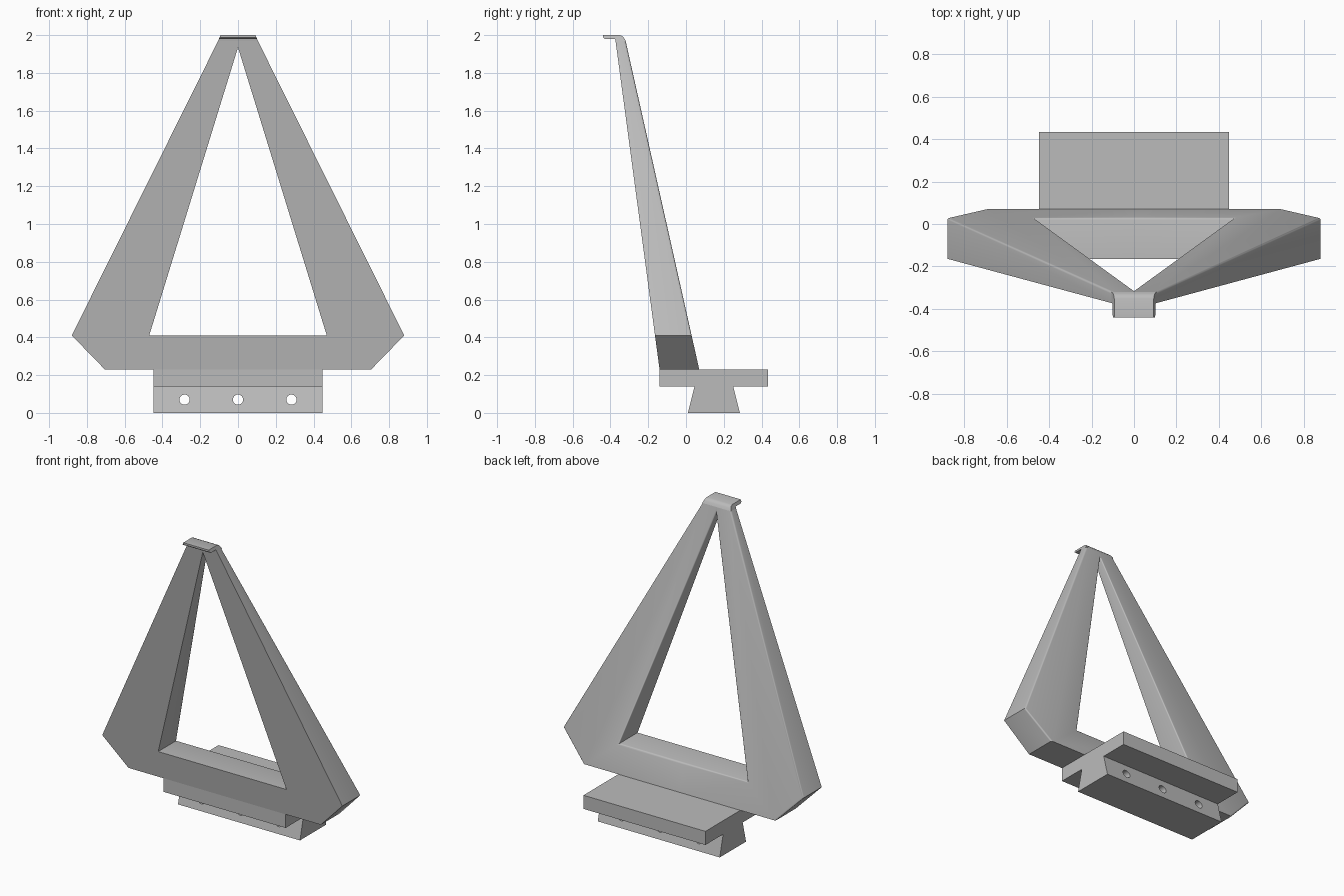
import bpy, bmesh
from mathutils import Vector

if "Cube" in bpy.data.objects:
    bpy.data.objects.remove(bpy.data.objects["Cube"], do_unlink=True)

grey = bpy.data.materials.new("plain_grey")
grey.use_nodes = True
grey.diffuse_color = (0.5, 0.5, 0.5, 1)
grey.node_tree.nodes["Principled BSDF"].inputs["Base Color"].default_value = (0.5, 0.5, 0.5, 1)


def finish(name, bm):
    bmesh.ops.recalc_face_normals(bm, faces=bm.faces)
    mesh = bpy.data.meshes.new(name)
    bm.to_mesh(mesh)
    bm.free()
    mesh.materials.append(grey)
    ob = bpy.data.objects.new(name, mesh)
    bpy.context.collection.objects.link(ob)
    return ob


def smooth(ob):
    bpy.ops.object.select_all(action='DESELECT')
    ob.select_set(True)
    bpy.context.view_layer.objects.active = ob
    bpy.ops.object.shade_smooth_by_angle(angle=0.6)


def bar(name, profile, half_width):
    """Sweep a (y, z) profile along x; half_width is a function of z."""
    bm = bmesh.new()
    left, right = ([bm.verts.new((s * half_width(z), y, z)) for y, z in profile] for s in (1, -1))
    bm.faces.new(left)
    bm.faces.new(right)
    for i in range(len(profile)):
        bm.faces.new((left[i - 1], left[i], right[i], right[i - 1]))
    return finish(name, bm)


# Leaning faces of the frame
def front_y(z):
    return -0.14 - 0.134 * (z - 0.23)


def back_y(z):
    return 0.07 - 0.224 * (z - 0.23)


# Triangular frame: one half as a thick outline, then mirrored
TOP = 1.97
half = [(0, TOP), (0.105, TOP), (0.88, 0.41), (0.705, 0.23), (0, 0.23),
        (0, 0.41), (0.47, 0.41), (0, 1.935)]
bm = bmesh.new()
front, back = ([bm.verts.new((x, f(z), z)) for x, z in half] for f in (front_y, back_y))
bm.faces.new(front)
bm.faces.new(back)
for i, (x, z) in enumerate(half):
    if x or half[i - 1][0]:
        bm.faces.new((front[i - 1], front[i], back[i], back[i - 1]))
bmesh.ops.mirror(bm, geom=bm.verts[:] + bm.edges[:] + bm.faces[:], axis='X', merge_dist=0.0005)
bmesh.ops.recalc_face_normals(bm, faces=bm.faces)


# Soften the rear edges of the legs and the sill
def is_rear(edge):
    a, b = (v.co for v in edge.verts)
    on_back = all(abs(p.y - back_y(p.z)) < 0.001 for p in (a, b))
    on_centre = abs(a.x) + abs(b.x) < 0.001
    level_end = abs(a.z - b.z) < 0.001 and (a.z > 1.9 or a.z < 0.3)
    return on_back and not on_centre and not level_end


bmesh.ops.bevel(bm, geom=[e for e in bm.edges if is_rear(e)], offset=0.01,
                segments=3, profile=0.5, affect='EDGES')
smooth(finish("frame", bm))

# Forward hook on top of the frame
hook = [(front_y(TOP), TOP), (-0.375, 1.98), (-0.43, 1.98), (-0.44, 1.988), (-0.44, 2),
        (-0.352, 2), (-0.338, 1.995), (-0.328, 1.985), (back_y(TOP), TOP)]
smooth(bar("top_hook", hook, lambda z: 0.105 - 0.4 * (z - TOP)))

# Base plate with dovetail rail
base = [(-0.14, 0.23), (-0.14, 0.14), (0.045, 0.14), (0.01, 0), (0.285, 0),
        (0.25, 0.14), (0.435, 0.14), (0.435, 0.23)]
rail = bar("dovetail_base", base, lambda z: 0.447)

# Screw holes through the rail
for x in (-0.283, 0, 0.283):
    bm = bmesh.new()
    bmesh.ops.create_cone(bm, cap_ends=True, segments=32, radius1=0.027, radius2=0.027, depth=1)
    bmesh.ops.rotate(bm, verts=bm.verts, matrix=Vector((0, 0, 1)).rotation_difference(
        Vector((0, 1, 0))).to_matrix())
    bmesh.ops.translate(bm, verts=bm.verts, vec=(x, 0.15, 0.07))
    cutter = finish("hole_cutter", bm)
    cutter.hide_render = True
    cut = rail.modifiers.new("hole", 'BOOLEAN')
    cut.operation = 'DIFFERENCE'
    cut.solver = 'EXACT'
    cut.object = cutter
    bpy.ops.object.select_all(action='DESELECT')
    rail.select_set(True)
    bpy.context.view_layer.objects.active = rail
    bpy.ops.object.modifier_apply(modifier=cut.name)
    bpy.data.objects.remove(cutter, do_unlink=True)
smooth(rail)
